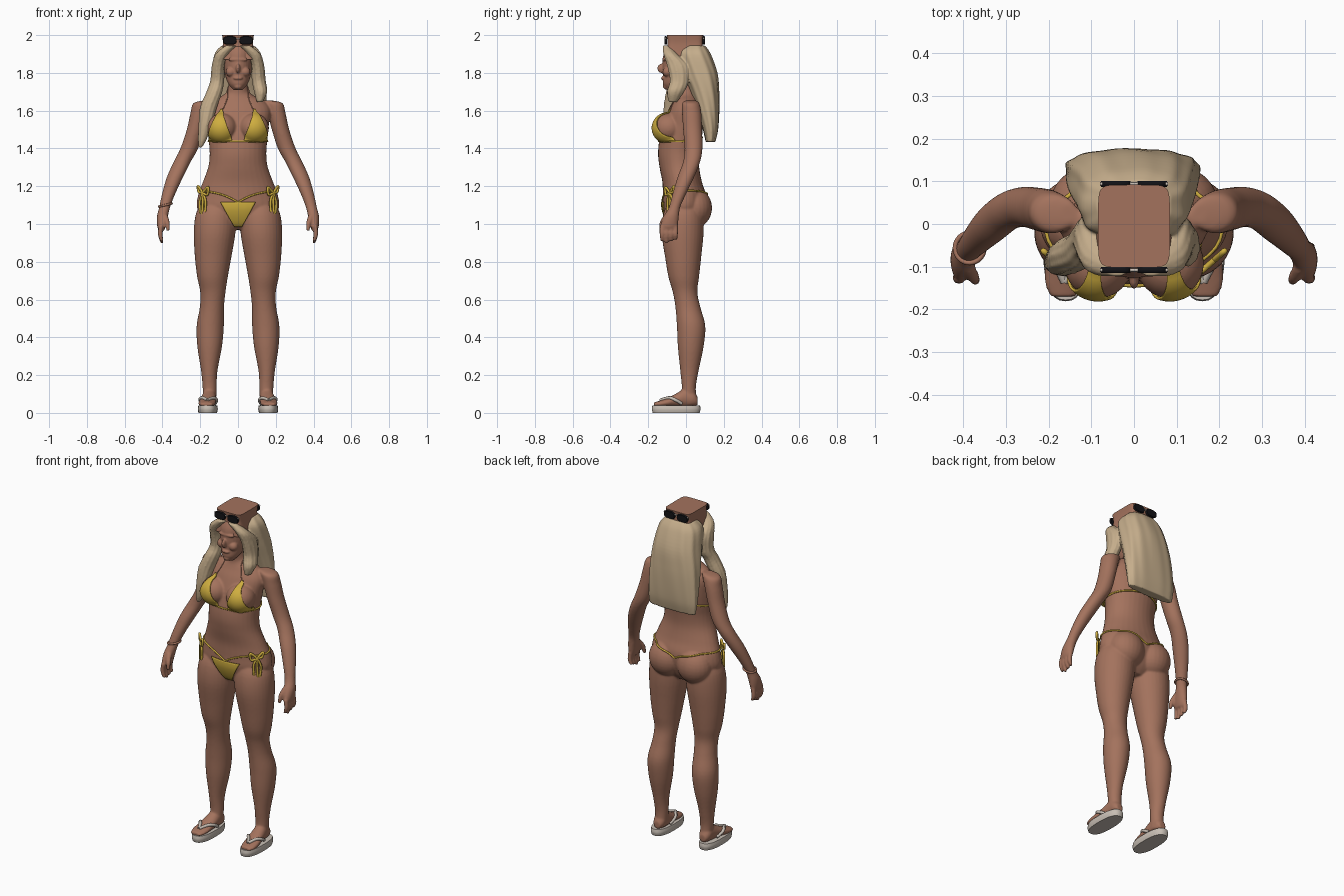
import bpy, bmesh, math
from mathutils import Vector, Matrix
from mathutils.bvhtree import BVHTree

if "Cube" in bpy.data.objects:
    bpy.data.objects.remove(bpy.data.objects["Cube"])


def material(name, r, g, b):
    m = bpy.data.materials.new(name)
    m.use_nodes = True
    m.diffuse_color = (r, g, b, 1)
    m.node_tree.nodes["Principled BSDF"].inputs["Base Color"].default_value = (r, g, b, 1)
    return m


SKIN = material("tan skin", .37, .17, .11)
HAIR = material("sandy blonde", .56, .42, .26)
YELLOW = material("yellow fabric", .62, .42, .05)
WHITE = material("off white", .58, .52, .46)
BLACK = material("black lens", .006, .006, .008)


def spline(rows, n=5):
    """Catmull-Rom interpolation through rows of numbers."""
    out = []
    for i in range(len(rows) - 1):
        a, b, c, d = (rows[max(0, min(len(rows) - 1, i + k))] for k in (-1, 0, 1, 2))
        for j in range(n):
            t = j / n
            out.append([q + .5 * t * (r - p + t * (2 * p - 5 * q + 4 * r - s + t * (3 * (q - r) + s - p)))
                        for p, q, r, s in zip(a, b, c, d)])
    return out + [list(rows[-1])]


def loft(bm, rows, side=1, axis="z", power=2, ripple=0, seg=32):
    """Closed loft; each row is centre x, y, z and the two radii."""
    rings = []
    for x, y, z, a, b in spline(rows):
        ring = []
        for k in range(seg):
            t = math.tau * k / seg
            c, s = math.cos(t), math.sin(t)
            w = 1 + ripple * math.sin(11 * t + 9 * z)
            u = math.copysign(abs(c) ** (2 / power), c) * a * w
            v = math.copysign(abs(s) ** (2 / power), s) * b * w
            p = (x + u, y + v, z) if axis == "z" else (x + u, y, z + v)
            ring.append(bm.verts.new((p[0] * side, p[1], p[2])))
        rings.append(ring)
    for r, q in zip(rings, rings[1:]):
        for k in range(seg):
            bm.faces.new((r[k], r[(k + 1) % seg], q[(k + 1) % seg], q[k]))
    bm.faces.new(rings[0])
    return bm.faces.new(rings[-1])


def blob(bm, centre, radii):
    bmesh.ops.create_uvsphere(bm, u_segments=24, v_segments=16, radius=1,
                              matrix=Matrix.Translation(centre) @ Matrix.Diagonal((*radii, 1)))


def finish(bm, name, *mats, voxel=0, smooth=4):
    bmesh.ops.recalc_face_normals(bm, faces=bm.faces)
    me = bpy.data.meshes.new(name)
    bm.to_mesh(me)
    bm.free()
    ob = bpy.data.objects.new(name, me)
    bpy.context.collection.objects.link(ob)
    for m in mats:
        me.materials.append(m)
    if voxel:
        mod = ob.modifiers.new("merge", "REMESH")
        mod.mode, mod.voxel_size, mod.use_smooth_shade = "VOXEL", voxel, True
        mod = ob.modifiers.new("soften", "SMOOTH")
        mod.factor, mod.iterations = .5, smooth
    else:
        bpy.ops.object.select_all(action="DESELECT")
        ob.select_set(True)
        bpy.context.view_layer.objects.active = ob
        bpy.ops.object.shade_smooth_by_angle(angle=math.radians(40))
    return ob


def tube(name, points, radius, mat, closed=False):
    cu = bpy.data.curves.new(name, "CURVE")
    cu.dimensions, cu.bevel_depth, cu.bevel_resolution, cu.use_fill_caps = "3D", radius, 2, True
    sp = cu.splines.new("POLY")
    sp.points.add(len(points) - 1)
    for p, q in zip(sp.points, points):
        p.co = (*q, 1)
    sp.use_cyclic_u, sp.use_smooth = closed, True
    cu.materials.append(mat)
    ob = bpy.data.objects.new(name, cu)
    bpy.context.collection.objects.link(ob)


# Body: torso, limbs and feet merged into one skin
bm = bmesh.new()
loft(bm, [(0, -.01, .97, .07, .05), (0, -.01, 1.01, .16, .085), (0, -.01, 1.08, .215, .112),
          (0, -.008, 1.15, .212, .115), (0, -.02, 1.22, .187, .105), (0, -.035, 1.3, .158, .105),
          (0, -.038, 1.37, .150, .11), (0, -.03, 1.44, .155, .112), (0, -.017, 1.52, .163, .107),
          (0, -.005, 1.6, .172, .09), (0, 0, 1.65, .14, .07), (0, 0, 1.685, .075, .058),
          (0, -.008, 1.72, .053, .052), (0, -.02, 1.8, .05, .05)])
for s in (1, -1):
    loft(bm, [(.15, .015, .05, .034, .045), (.15, .015, .13, .037, .037), (.152, .018, .22, .043, .048),
              (.15, .025, .35, .065, .068), (.147, .027, .46, .072, .075), (.138, .01, .56, .064, .066),
              (.133, -.005, .64, .067, .065), (.135, -.012, .72, .081, .081), (.132, -.015, .82, .096, .095),
              (.124, -.018, .95, .110, .111), (.118, -.015, 1.05, .106, .106), (.11, -.01, 1.12, .08, .08)], s)
    loft(bm, [(.152, .062, .062, .02, .02), (.152, .04, .075, .034, .04), (.153, 0, .08, .037, .05),
              (.157, -.05, .068, .041, .036), (.163, -.1, .055, .046, .023), (.166, -.14, .048, .043, .016),
              (.166, -.17, .045, .03, .01)], s, axis="y")
    loft(bm, [(.15, .025, 1.655, .02, .025), (.185, .025, 1.64, .05, .045), (.203, .03, 1.59, .048, .051),
              (.225, .035, 1.5, .046, .05), (.258, .04, 1.4, .047, .047), (.295, .03, 1.33, .045, .045),
              (.333, 0, 1.25, .043, .044), (.367, -.035, 1.16, .035, .036), (.388, -.06, 1.09, .029, .03),
              (.4, -.078, 1.04, .029, .04), (.405, -.09, .99, .023, .046), (.405, -.093, .965, .014, .038)], s)
    for i in range(4):
        y, tip = -.127 + .024 * i, .9 + .008 * abs(i - 1)
        loft(bm, [(.407, y, .99, .013, .013), (.412, y, .945, .013, .013),
                  (.402, y, tip, .009, .009)], s, seg=12)
    loft(bm, [(.388, -.1, 1.05, .015, .015), (.375, -.125, 1.01, .014, .014),
              (.37, -.135, .965, .009, .009)], s, seg=12)
    blob(bm, (.084 * s, -.092, 1.508), (.08, .083, .078))
    blob(bm, (.093 * s, .045, 1.085), (.105, .093, .105))
body = finish(bm, "body", SKIN, voxel=.006)

# Head with simple facial forms
bm = bmesh.new()
loft(bm, [(0, -.08, 1.71, .025, .025), (0, -.062, 1.74, .05, .06), (0, -.042, 1.78, .066, .08),
          (0, -.025, 1.84, .076, .1), (0, -.015, 1.9, .082, .104), (0, -.008, 1.94, .08, .095)])
blob(bm, (0, -.128, 1.824), (.012, .024, .025))
blob(bm, (0, -.12, 1.772), (.025, .012, .009))
blob(bm, (0, -.104, 1.728), (.022, .018, .016))
blob(bm, (0, -.112, 1.87), (.052, .014, .011))
for s in (1, -1):
    blob(bm, (.038 * s, -.098, 1.805), (.027, .026, .026))
finish(bm, "head", SKIN, voxel=.004, smooth=3)

# Flat-topped crown with a pale rim
bm = bmesh.new()
top = loft(bm, [(0, -.005, 1.87, .09, .103), (0, -.005, 1.95, .08, .093), (0, -.005, 2, .084, .097)],
           power=7, seg=48)
for f in bmesh.ops.inset_region(bm, faces=[top], thickness=.012)["faces"]:
    f.material_index = 1
finish(bm, "crown", SKIN, HAIR)

# Hair: back fall and two front locks
bm = bmesh.new()
loft(bm, [(0, .045, 1.945, .085, .055), (0, .045, 1.9, .122, .085), (0, .075, 1.8, .138, .09),
          (-.003, .1, 1.7, .15, .075), (-.004, .118, 1.6, .156, .058), (-.004, .13, 1.5, .157, .04),
          (-.004, .13, 1.435, .15, .026)], power=2.6, ripple=.018, seg=88)
roots = [(.035, -.103, 1.945, .03, .02), (.083, -.083, 1.9, .036, .036),
         (.104, -.045, 1.84, .034, .055), (.11, -.035, 1.76, .036, .05)]
loft(bm, roots + [(.12, -.055, 1.7, .034, .045), (.115, -.07, 1.645, .016, .022)], ripple=.06)
loft(bm, roots + [(.125, -.06, 1.7, .041, .045), (.155, -.075, 1.62, .044, .042),
                  (.172, -.085, 1.53, .036, .036), (.188, -.09, 1.45, .023, .023),
                  (.2, -.09, 1.405, .009, .01)], -1, ripple=.06)
finish(bm, "hair", HAIR, voxel=.0055, smooth=2)

# Surface of the skin, used to lay the garments on it
skin = BVHTree.FromObject(body, bpy.context.evaluated_depsgraph_get())


def outward(origin, direction, lift):
    hit, normal, _, _ = skin.ray_cast(Vector(origin), Vector(direction).normalized())
    return hit + normal * lift if hit else Vector(origin)


def patch(name, corners, n=18):
    """Cloth panel between four (x, z) corners, laid on the front of the skin."""
    a, b, c, d = map(Vector, corners)
    bm = bmesh.new()
    grid = []
    for i in range(n + 1):
        row = []
        for j in range(n + 1):
            x, z = a.lerp(b, i / n).lerp(d.lerp(c, i / n), j / n)
            row.append(bm.verts.new(outward((x * .85, 0, z), (x * .3, -.2, 0), .005)))
        grid.append(row)
    for r, q in zip(grid, grid[1:]):
        for k in range(n):
            bm.faces.new((r[k], r[k + 1], q[k + 1], q[k]))
    bmesh.ops.remove_doubles(bm, verts=bm.verts, dist=.0002)
    ob = finish(bm, name, YELLOW)
    mod = ob.modifiers.new("cloth", "SOLIDIFY")
    mod.thickness, mod.offset = .006, 0


def hoop(name, height, radius):
    pts = [outward((0, -.02, height(t)), (math.cos(t), math.sin(t), 0), .002)
           for t in (math.tau * k / 72 for k in range(72))]
    tube(name, pts, radius, YELLOW, True)


# Swimwear
patch("brief_panel", [(-.09, 1.115), (.09, 1.115), (.022, .99), (-.022, .99)])
hoop("brief_string", lambda t: 1.115 + .06 * abs(math.cos(t)) + .012 * max(0, math.sin(t)), .005)
hoop("top_string", lambda t: 1.438 + .02 * max(0, math.sin(t)), .005)
for s, label in ((1, "left"), (-1, "right")):
    patch(label + "_cup", [(.094 * s, 1.605), (.084 * s, 1.605), (.028 * s, 1.44), (.162 * s, 1.44)])
    strap = [outward((.06 * s, 0, 1.6), (.03 * s, -.1, 0), .002)]
    strap += [skin.find_nearest(Vector(p))[0] for p in ((.075 * s, -.09, 1.64), (.06 * s, -.06, 1.68),
                                                         (.05 * s, -.01, 1.72), (0, .06, 1.73))]
    tube(label + "_neck_strap", spline(strap), .003, SKIN)
    bow = {"upper": [(0, 0), (.03, .035), (.025, .005), (0, 0)],
           "lower": [(0, 0), (-.035, .03), (-.03, -.01), (0, 0)],
           "outer": [(0, 0), (.02, -.05), (.014, -.11)],
           "middle": [(0, 0), (.0, -.05), (.004, -.12)],
           "inner": [(0, 0), (-.018, -.04), (-.016, -.1)]}
    for part, pts in bow.items():
        path = [(s * (.187 + u * .8), -.085 + u * .7, 1.165 + v) for u, v in pts]
        tube(f"{label}_bow_{part}", spline(path), .007, YELLOW)

# Sandals
for s, label in ((1, "left"), (-1, "right")):
    bm = bmesh.new()
    loft(bm, [(.16, -.052, 0, .049, .124), (.16, -.052, .02, .053, .129), (.16, -.052, .04, .05, .126)],
         s, power=2.5)
    finish(bm, label + "_sandal_sole", WHITE)
    for part, u in (("inner", -1), ("outer", 1)):
        pts = [(.163, -.138, .075), (.16 + .022 * u, -.1, .08), (.16 + .045 * u, -.05, .065),
               (.157 + .046 * u, -.02, .04)]
        path = []
        for p in spline(pts):
            hit, normal, _, _ = skin.find_nearest(Vector((p[0] * s, p[1], p[2])))
            path.append(hit + normal * .002)
        tube(f"{label}_sandal_{part}_strap", path, .009, WHITE)

# Wrist band
tube("bracelet", [(-.385 + .034 * math.cos(t), -.056 + .035 * math.sin(t), 1.1 + .008 * math.cos(t))
                  for t in (math.tau * k / 32 for k in range(32))], .006, SKIN, True)

# Sunglasses on the front and back of the crown
for y, label in ((-.108, "front"), (.094, "back")):
    bm = bmesh.new()
    for s in (1, -1):
        loft(bm, [(.043 * s, y - .007, 1.972, .034, .02), (.043 * s, y, 1.972, .036, .023),
                  (.043 * s, y + .007, 1.972, .034, .02)], axis="y", power=2.8)
    finish(bm, label + "_lenses", BLACK)
    tube(label + "_bridge", [(-.08, y, 1.984), (0, y, 1.98), (.08, y, 1.984)], .004, WHITE)
